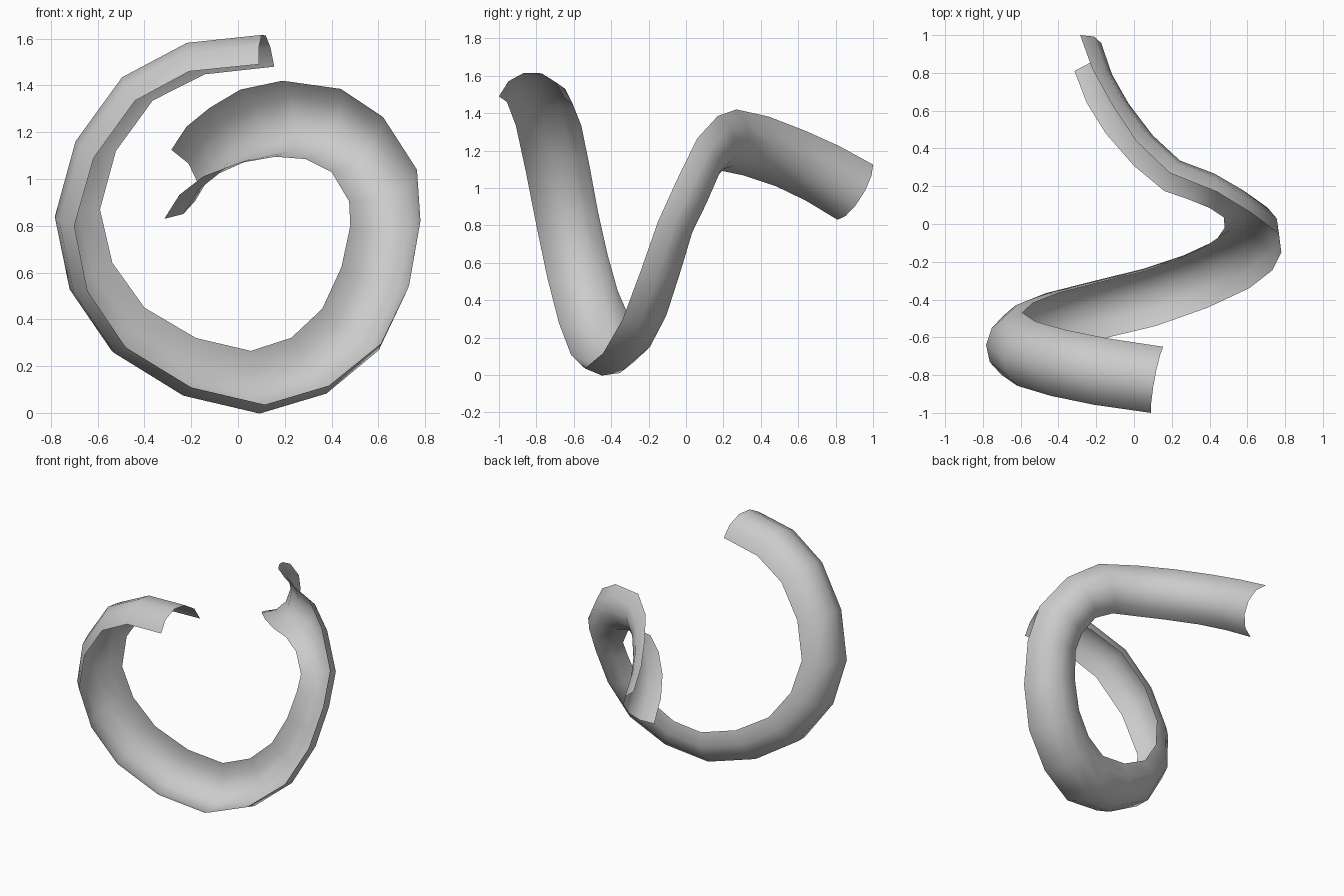
import bpy, bmesh, math
from mathutils import Vector

cube = bpy.data.objects.get("Cube")
if cube:
    bpy.data.objects.remove(cube, do_unlink=True)

STATIONS = 21                      # cross-sections along the chute
ARC_STEPS = 5                      # flat strips across the chute
HALF_ARC = math.radians(75)

# Guide points of the two rims, keyed by station number
front_rim = {
    0: (.09, -1, 1.49), 2: (-.44, -.91, 1.335), 4: (-.70, -.80, .80),
    6: (-.48, -.68, .28), 8: (.115, -.54, .035), 10: (.61, -.34, .295),
    12: (.78, -.15, .82), 13: (.765, -.05, 1.04), 14: (.62, .06, 1.265),
    15: (.44, .17, 1.385), 16: (.19, .27, 1.42), 18: (-.12, .64, 1.305),
    20: (-.285, 1, 1.125)}
back_rim = {
    0: (.155, -.65, 1.48), 2: (-.365, -.56, 1.335), 4: (-.59, -.47, .87),
    6: (-.40, -.365, .45), 8: (.055, -.25, .265), 10: (.36, -.13, .445),
    12: (.48, -.02, .80), 13: (.475, .035, .905), 14: (.40, .085, 1.03),
    15: (.29, .13, 1.085), 16: (.16, .175, 1.095), 18: (-.15, .48, 1.01),
    20: (-.315, .81, .83)}


def spline(guide):
    """Smooth curve through the guide points, one point per station."""
    keys = sorted(guide)
    pts = [Vector(guide[k]) for k in keys]
    last = len(keys) - 1

    def slope(i):
        if i == 0 or i == last:    # ends: parabola through the nearest points
            j, m = (1, 2) if i == 0 else (last - 1, last - 2)
            near = (pts[j] - pts[i]) / (keys[j] - keys[i])
            far = (pts[m] - pts[j]) / (keys[m] - keys[j])
            return near * 1.5 - far * 0.5
        a, b = keys[i] - keys[i - 1], keys[i + 1] - keys[i]
        before = (pts[i] - pts[i - 1]) / a
        after = (pts[i + 1] - pts[i]) / b
        return (before * b + after * a) / (a + b)

    curve = []
    for s in range(STATIONS):
        i = max(n for n in range(last) if keys[n] <= s)
        span = keys[i + 1] - keys[i]
        t = (s - keys[i]) / span
        ease = t * t * (3 - 2 * t)
        curve.append(pts[i] * (1 - ease) + pts[i + 1] * ease
                     + slope(i) * span * t * (1 - t) ** 2
                     - slope(i + 1) * span * t * t * (1 - t))
    return curve


# Open channel: an arc swept between the two rims
front, back = spline(front_rim), spline(back_rim)
middle = [(f + b) / 2 for f, b in zip(front, back)]
bm = bmesh.new()
rows = []
for s in range(STATIONS):
    tangent = middle[min(s + 1, STATIONS - 1)] - middle[max(s - 1, 0)]
    half = (back[s] - front[s]) / 2
    bulge = half.cross(tangent).normalized()
    radius = half.length / math.sin(HALF_ARC)
    row = []
    for k in range(ARC_STEPS + 1):
        a = HALF_ARC * (2 * k / ARC_STEPS - 1)
        row.append(bm.verts.new(
            middle[s] + half * (math.sin(a) / math.sin(HALF_ARC))
            + bulge * radius * (math.cos(a) - math.cos(HALF_ARC))))
    rows.append(row)
for r0, r1 in zip(rows, rows[1:]):
    for k in range(ARC_STEPS):
        bm.faces.new((r0[k], r0[k + 1], r1[k + 1], r1[k]))

mesh = bpy.data.meshes.new("spiral_chute")
bm.to_mesh(mesh)
bm.free()
mesh.shade_smooth()

# Plain grey material
grey = bpy.data.materials.new("light_grey")
grey.use_nodes = True
colour = (0.6, 0.6, 0.6, 1)
grey.diffuse_color = colour
grey.node_tree.nodes["Principled BSDF"].inputs["Base Color"].default_value = colour
mesh.materials.append(grey)

chute = bpy.data.objects.new("spiral_chute", mesh)
bpy.context.collection.objects.link(chute)
